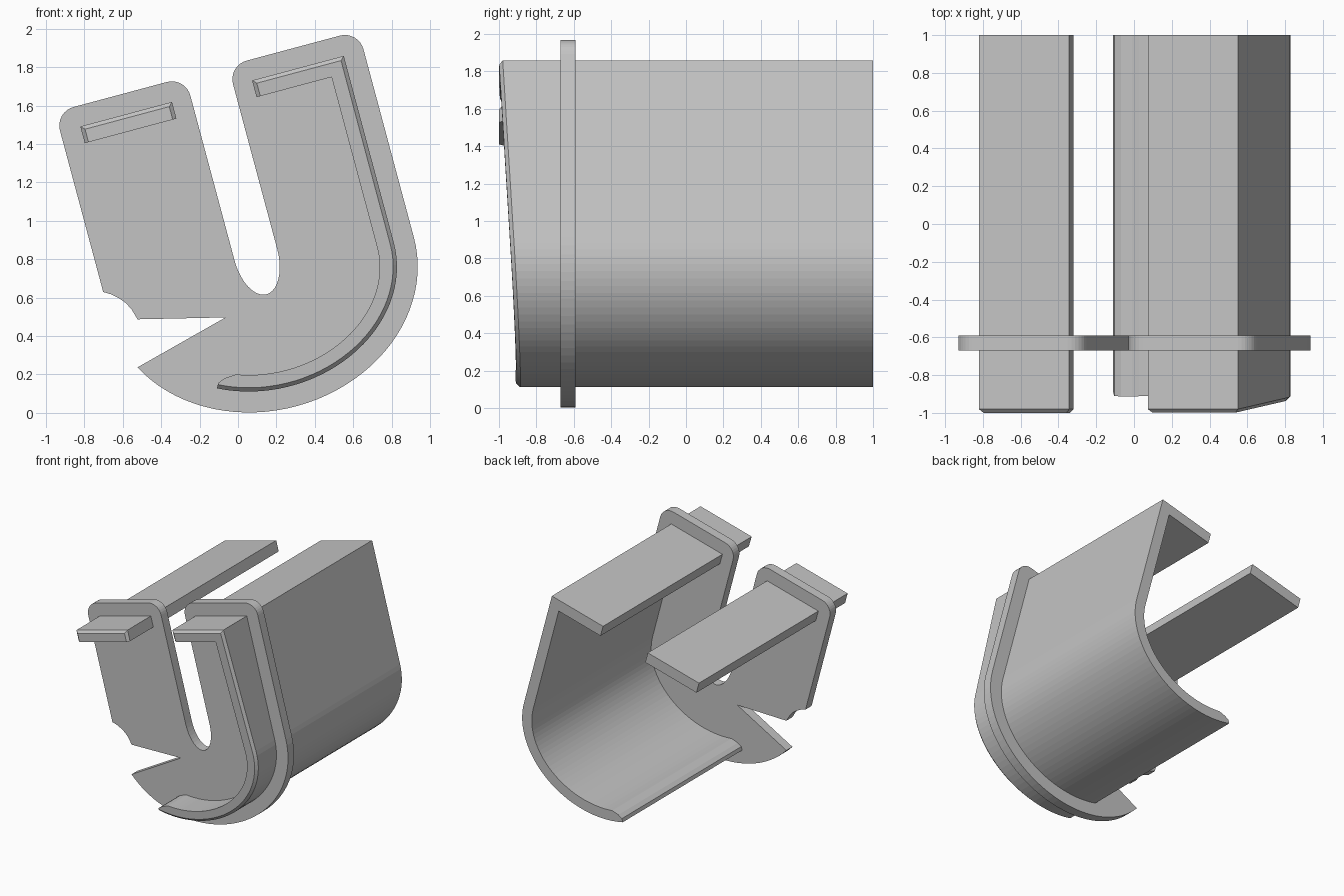
import bpy, bmesh
from math import sin, cos, radians
from mathutils import Matrix

if "Cube" in bpy.data.objects:
    bpy.data.objects.remove(bpy.data.objects["Cube"])

TILT = Matrix.Rotation(radians(-15), 4, 'Y')   # the whole section leans 15 degrees
CX, CZ = 0.303, 0.645                          # centre of the curved bottom
TOP, WALL, CHAMFER = 1.653, 0.09, 0.02
HALF = 0.71                                    # half width of the wall section

grey = bpy.data.materials.new("light_grey")
grey.use_nodes = True
grey.diffuse_color = (0.55, 0.55, 0.55, 1)
grey.node_tree.nodes["Principled BSDF"].inputs["Base Color"].default_value = grey.diffuse_color


def arc(cx, cz, a, b, start, end, n):
    angles = [radians(start + (end - start) * i / n) for i in range(n + 1)]
    return [(cx + a * cos(t), cz + b * sin(t)) for t in angles]


def prism(name, outline, front, back, chamfered=0):
    """Extrude an outline along y; chamfer its first few front edges."""
    bm = bmesh.new()
    f = [bm.verts.new((x, front(z), z)) for x, z in outline]
    b = [bm.verts.new((x, back, z)) for x, z in outline]
    n = len(outline)
    bm.faces.new(f)
    bm.faces.new(b[::-1])
    for i in range(n):
        j = (i + 1) % n
        bm.faces.new((f[j], f[i], b[i], b[j]))
    bmesh.ops.recalc_face_normals(bm, faces=bm.faces)
    if chamfered:
        edges = [bm.edges.get((f[i], f[i + 1])) for i in range(chamfered)]
        bmesh.ops.bevel(bm, geom=edges, offset=CHAMFER, segments=1,
                        affect='EDGES', clamp_overlap=True)
    bm.transform(TILT)
    mesh = bpy.data.meshes.new(name)
    bm.to_mesh(mesh)
    bm.free()
    mesh.materials.append(grey)
    obj = bpy.data.objects.new(name, mesh)
    bpy.context.collection.objects.link(obj)
    return obj


# Flange plate: hooked outline with a slot, rounded tops and an open notch
plate_half, plate_top, r, slot = 0.818, 1.76, 0.1, 0.115
left, right = CX - plate_half, CX + plate_half
slot_l, slot_r = CX - slot, CX + slot
flange = arc(CX, CZ, plate_half, 0.69, 204, 360, 40)
for x, start in ((right - r, 0), (slot_r + r, 90)):
    flange += arc(x, plate_top - r, r, r, start, start + 90, 8)
flange += arc(CX, 0.77, slot, 0.212, 360, 180, 20)
for x, start in ((slot_l - r, 0), (left + r, 90)):
    flange += arc(x, plate_top - r, r, r, start, start + 90, 8)
flange += [(left, 0.79), (-0.475, 0.765), (-0.442, 0.735), (-0.415, 0.702),
           (-0.395, 0.662), (-0.379, 0.606), (0.066, 0.497)]
prism("flange_plate", flange, lambda z: -0.67, -0.59)

# Curved channel wall with its top lip; the front end slopes back towards the bottom
lip_end = CX + 0.216
outer = [(lip_end, TOP - WALL), (lip_end, TOP), (CX + HALF, TOP)]
outer += arc(CX, CZ, HALF, 0.581, 360, 238, 32)
tip = [(-0.058, 0.178), (-0.02, 0.192)]
inner = arc(CX, CZ, HALF - WALL, 0.495, 245, 360, 32)
inner += [(CX + HALF - WALL, TOP - WALL)]
prism("channel_wall", outer + tip + inner,
      lambda z: -1 + 0.06 * (TOP - z), 1, len(outer) - 1)

# Separate flat bar on the other side of the slot
bar_l, bar_r = CX - HALF, CX - 0.216
bar = [(bar_r, TOP - WALL), (bar_r, TOP), (bar_l, TOP), (bar_l, TOP - WALL)]
prism("top_bar", bar, lambda z: -1, 1, 3)
